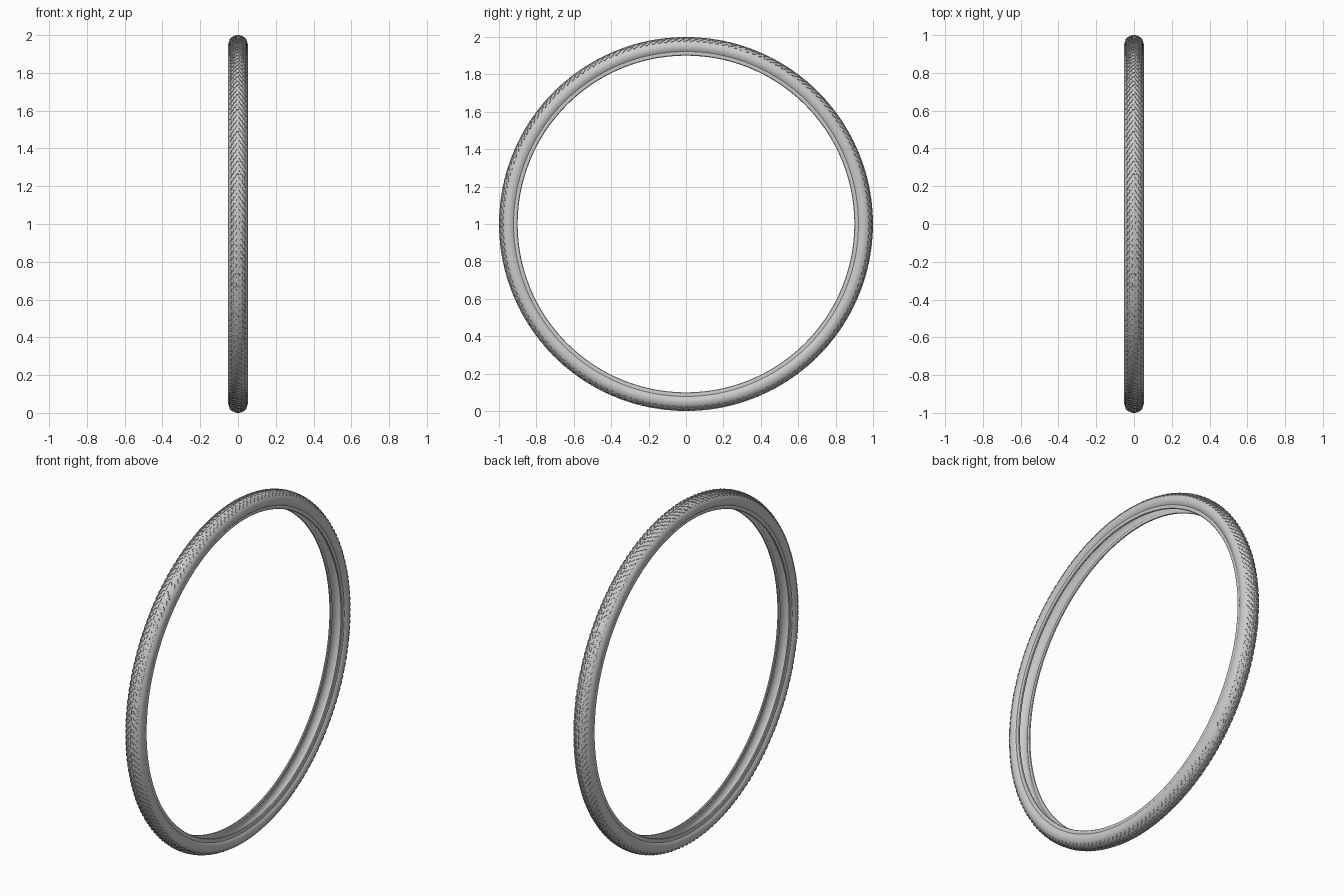
import bpy, bmesh, math
from mathutils import Matrix, Vector

if "Cube" in bpy.data.objects:
    bpy.data.objects.remove(bpy.data.objects["Cube"])

CENTRE = Vector((0, 0, 1))
SEG = 192


def finish(bm, name, smooth):
    bmesh.ops.recalc_face_normals(bm, faces=bm.faces)
    mesh = bpy.data.meshes.new(name)
    bm.to_mesh(mesh)
    bm.free()
    ob = bpy.data.objects.new(name, mesh)
    bpy.context.collection.objects.link(ob)
    ob.location = CENTRE
    if smooth:
        bpy.ops.object.select_all(action='DESELECT')
        ob.select_set(True)
        bpy.context.view_layer.objects.active = ob
        bpy.ops.object.shade_smooth_by_angle(angle=math.radians(35))
    return ob


# Tyre casing: hollow C section (x, radius), open towards the hub
half = [(0, 0.997), (0.014, 0.9955), (0.027, 0.989), (0.038, 0.981),
        (0.047, 0.968), (0.052, 0.953), (0.051, 0.94), (0.046, 0.928),
        (0.042, 0.922), (0.043, 0.912), (0.041, 0.903), (0.037, 0.90),
        (0.032, 0.902), (0.030, 0.909), (0.032, 0.918), (0.040, 0.928),
        (0.046, 0.942), (0.046, 0.954), (0.041, 0.967), (0.031, 0.979),
        (0.017, 0.987), (0, 0.99)]
profile = half + [(-x, r) for x, r in reversed(half[1:-1])]

bm = bmesh.new()
rings = []
for i in range(SEG):
    a = 2 * math.pi * i / SEG
    rings.append([bm.verts.new((x, r * math.cos(a), r * math.sin(a)))
                  for x, r in profile])
n = len(profile)
for i in range(SEG):
    p, q = rings[i], rings[(i + 1) % SEG]
    for j in range(n):
        k = (j + 1) % n
        bm.faces.new((p[j], p[k], q[k], q[j]))
finish(bm, "tyre_casing", True)

# Tread: staggered rows of small slanted blocks (x, radius, lean, slant)
rows = [(0, 0.9965, 0, 0)]
for s in (-1, 1):
    rows += [(s * 0.014, 0.995, s * 15, s * 25),
             (s * 0.0265, 0.989, s * 32, s * 25),
             (s * 0.0375, 0.981, s * 48, s * 25)]
COUNT = 180
bm = bmesh.new()
for k, (x, r, lean, slant) in enumerate(rows):
    shift = 0.5 * (k % 2)
    for i in range(COUNT):
        m = (Matrix.Rotation(2 * math.pi * (i + shift) / COUNT, 4, 'X')
             @ Matrix.Translation((x, 0, r))
             @ Matrix.Rotation(math.radians(lean), 4, 'Y')
             @ Matrix.Rotation(math.radians(slant), 4, 'Z')
             @ Matrix.Diagonal((0.009, 0.024, 0.006, 1)))
        bmesh.ops.create_cube(bm, size=1, matrix=m)
finish(bm, "tread_blocks", False)
